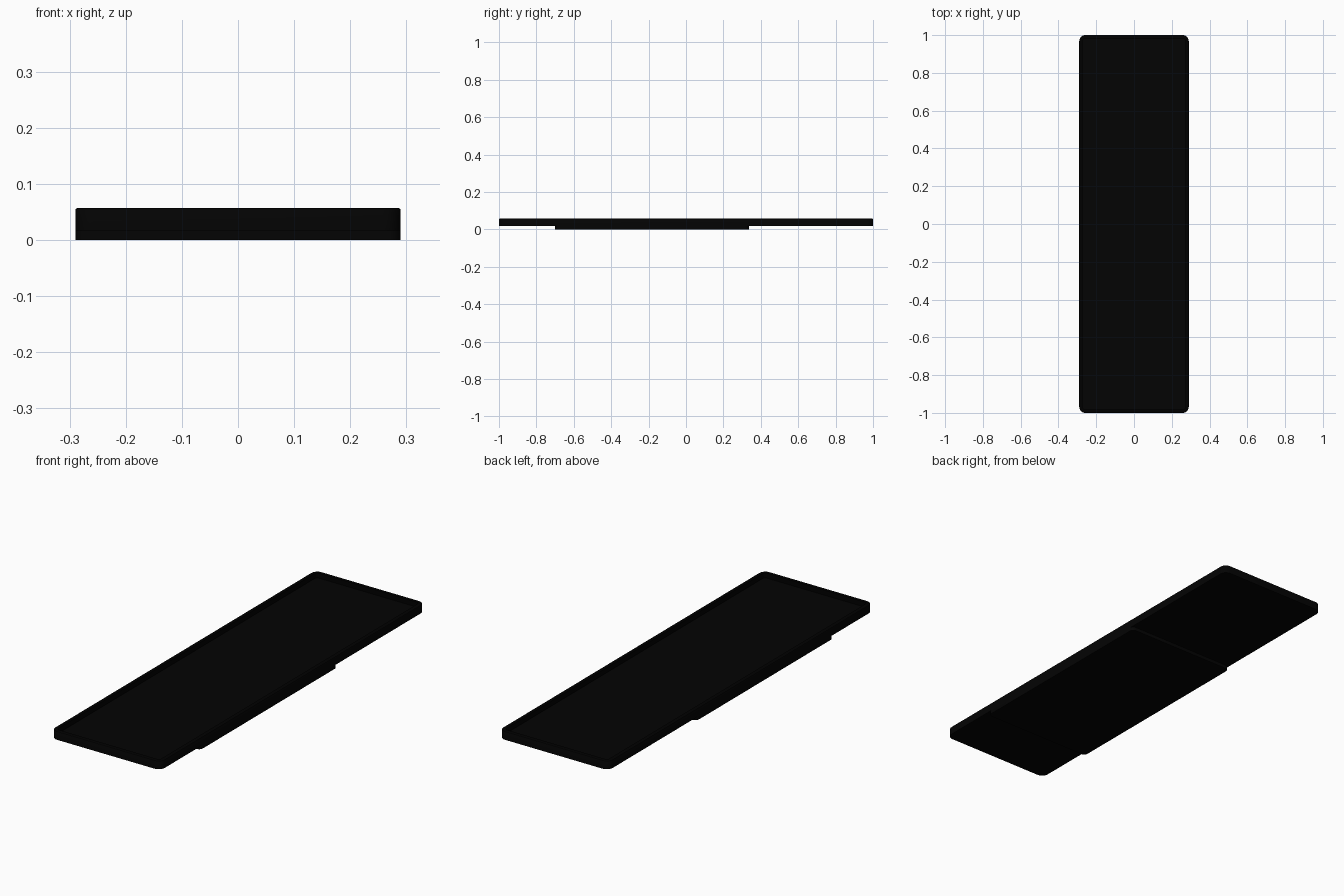
import bpy, bmesh, math

if "Cube" in bpy.data.objects:
    bpy.data.objects.remove(bpy.data.objects["Cube"])


def material(name, value):
    mat = bpy.data.materials.new(name)
    mat.diffuse_color = (value, value, value, 1)
    mat.use_nodes = True
    mat.node_tree.nodes["Principled BSDF"].inputs["Base Color"].default_value = mat.diffuse_color
    return mat


def outline(hx, y0, y1, radius):
    """Points of a rounded rectangle, counter-clockwise."""
    corners = [(hx - radius, y1 - radius, 0), (-hx + radius, y1 - radius, 90),
               (-hx + radius, y0 + radius, 180), (hx - radius, y0 + radius, 270)]
    return [(cx + radius * math.cos(math.radians(s + 15 * i)),
             cy + radius * math.sin(math.radians(s + 15 * i)))
            for cx, cy, s in corners for i in range(7)]


def lofted(name, hx, y0, y1, radius, levels, mats, cap_top=True):
    """Stack rounded-rectangle rings given as (inset, z, material index)."""
    bm = bmesh.new()
    rings = []
    for inset, z, _ in levels:
        pts = outline(hx - inset, y0 + inset, y1 - inset, max(radius - inset, 0.004))
        rings.append([bm.verts.new((x, y, z)) for x, y in pts])
    bm.faces.new(rings[0][::-1])
    for (a, b), level in zip(zip(rings, rings[1:]), levels[1:]):
        for i in range(len(a)):
            j = (i + 1) % len(a)
            bm.faces.new((a[i], a[j], b[j], b[i])).material_index = level[2]
    if cap_top:
        bm.faces.new(rings[-1]).material_index = len(mats) - 1
    mesh = bpy.data.meshes.new(name)
    bm.to_mesh(mesh)
    bm.free()
    for mat in mats:
        mesh.materials.append(mat)
    obj = bpy.data.objects.new(name, mesh)
    bpy.context.collection.objects.link(obj)
    bpy.context.view_layer.objects.active = obj
    obj.select_set(True)
    bpy.ops.object.shade_smooth_by_angle(angle=math.radians(35))
    obj.select_set(False)
    return obj


side_black = material("side_black", 0.001)
rim_black = material("rim_black", 0.0)
panel_black = material("panel_black", 0.001)

# Main slab: softened edge, dark rim, then a recessed tray floor
lofted("slab_body", 0.29, -1.0, 1.0, 0.032,
       [(0, 0.017, 0), (0, 0.053, 0), (0.0012, 0.0558, 0), (0.004, 0.057, 0),
        (0.018, 0.057, 1), (0.018, 0.033, 1)],
       [side_black, rim_black, panel_black])
# Shallow step underneath, open where it meets the slab
lofted("under_plate", 0.29, -0.70, 0.336, 0.02,
       [(0, 0.0, 0), (0, 0.017, 0)], [side_black], cap_top=False)
